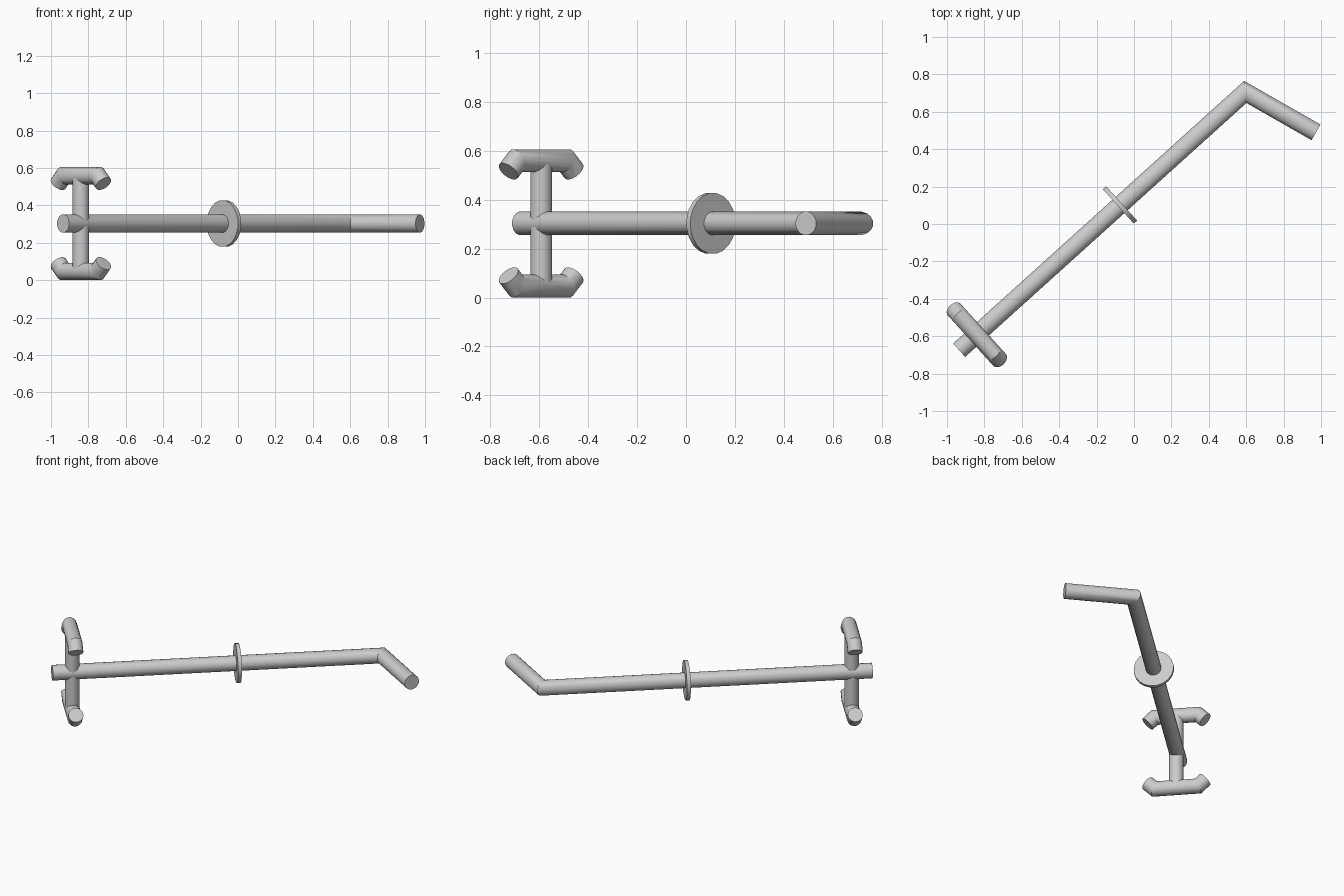
import bpy
import bmesh
import math
from mathutils import Vector

cube = bpy.data.objects.get("Cube")
if cube:
    bpy.data.objects.remove(cube)

grey = bpy.data.materials.new("plain grey")
grey.use_nodes = True
grey.diffuse_color = (0.6, 0.6, 0.6, 1)
grey.node_tree.nodes["Principled BSDF"].inputs["Base Color"].default_value = (0.6, 0.6, 0.6, 1)


def tube(name, points, radius, sides=16):
    """Capped round bar along a planar path, with mitred corners."""
    pts = [Vector(p) for p in points]
    steps = [(b - a).normalized() for a, b in zip(pts, pts[1:])]
    side = Vector((0, 0, 1)) if abs(steps[0].z) < 0.9 else Vector((1, 0, 0))
    up = steps[0].cross(side).normalized()
    side = up.cross(steps[0])
    bm = bmesh.new()
    ring = [pts[0] + radius * (math.cos(a) * side + math.sin(a) * up)
            for a in (math.tau * (i + 0.5) / sides for i in range(sides))]
    rings = [[bm.verts.new(p) for p in ring]]
    for i, step in enumerate(steps):
        # slide the ring along the step onto the end or mitre plane
        normal = step + steps[i + 1] if i + 1 < len(steps) else step
        ring = [p + step * ((pts[i + 1] - p).dot(normal) / step.dot(normal)) for p in ring]
        rings.append([bm.verts.new(p) for p in ring])
    for lo, hi in zip(rings, rings[1:]):
        for k in range(sides):
            n = (k + 1) % sides
            bm.faces.new((lo[k], lo[n], hi[n], hi[k]))
    bm.faces.new(rings[0])
    bm.faces.new(rings[-1])
    bmesh.ops.recalc_face_normals(bm, faces=bm.faces[:])
    mesh = bpy.data.meshes.new(name)
    bm.to_mesh(mesh)
    bm.free()
    mesh.materials.append(grey)
    obj = bpy.data.objects.new(name, mesh)
    bpy.context.collection.objects.link(obj)
    bpy.ops.object.select_all(action="DESELECT")
    obj.select_set(True)
    bpy.context.view_layer.objects.active = obj
    bpy.ops.object.shade_smooth_by_angle(angle=math.radians(30))
    return obj


mid = 0.303
tip = Vector((-0.935, -0.675, mid))
elbow = Vector((0.595, 0.706, mid))
along = (elbow - tip).normalized()
across = Vector((-along.y, along.x, 0))

# Long shaft with its bent handle
tube("shaft_and_handle", [tip, elbow, (0.973, 0.49, mid)], 0.049)

# Round collar
collar = Vector((-0.075, 0.102, mid))
tube("collar_disc", [collar - along * 0.012, collar + along * 0.012], 0.125, 20)

# Upright post through the shaft, with a hooked bar at each end
post = Vector((-0.84, -0.592, mid))
reach = Vector((0, 0, 0.255))
tube("upright_post", [post - reach, post + reach], 0.045)
for name, sign in (("upper_hook_bar", 1), ("lower_hook_bar", -1)):
    path = [post + across * s + Vector((0, 0, sign * h))
            for s, h in ((-0.18, 0.213), (-0.136, 0.256), (0.136, 0.256), (0.18, 0.213))]
    tube(name, path, 0.047)
